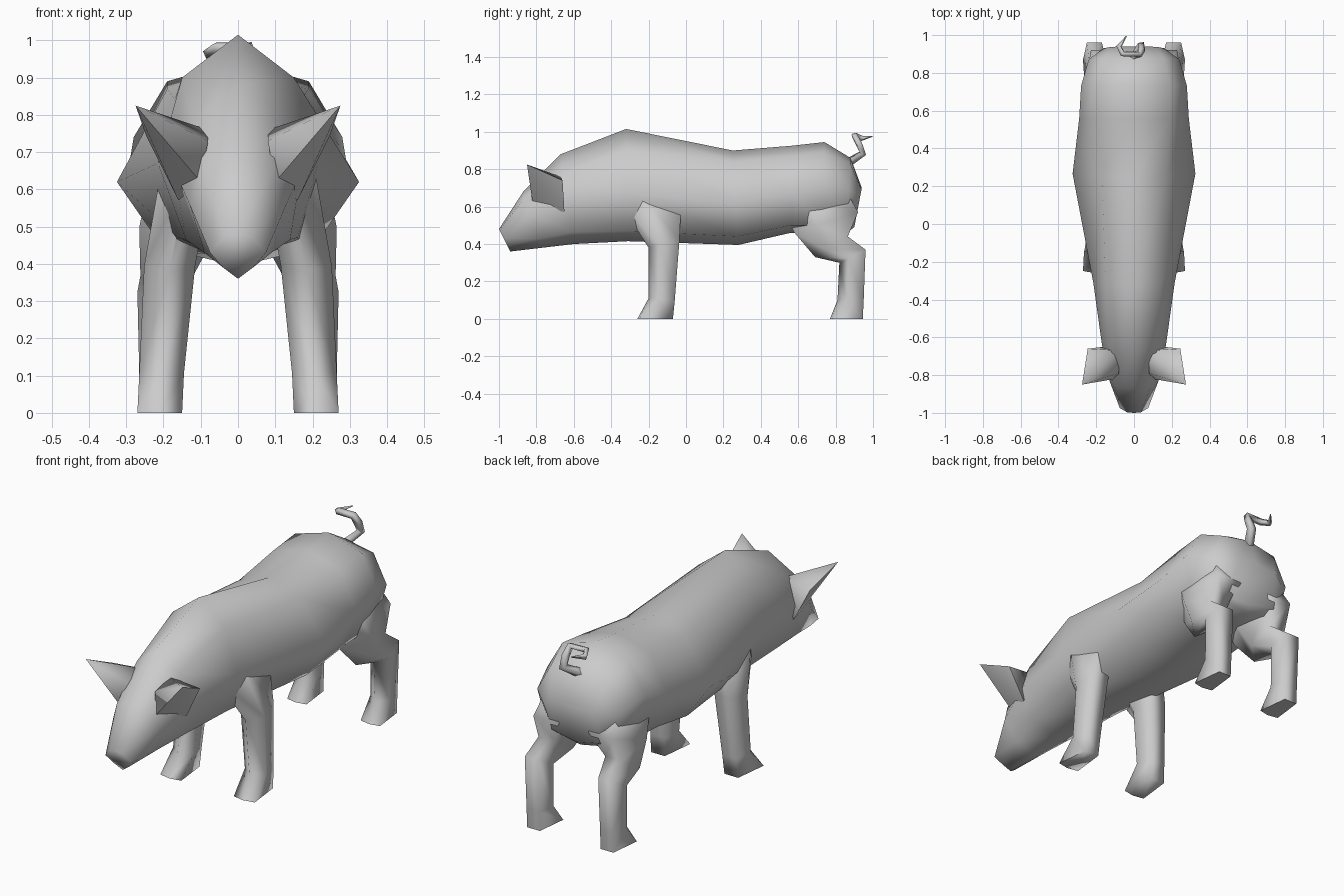
import bpy, bmesh

if "Cube" in bpy.data.objects:
    bpy.data.objects.remove(bpy.data.objects["Cube"])


def finish(name, bm, mirror=False, angle=1.5):
    bmesh.ops.recalc_face_normals(bm, faces=bm.faces)
    mesh = bpy.data.meshes.new(name)
    bm.to_mesh(mesh)
    bm.free()
    obj = bpy.data.objects.new(name, mesh)
    bpy.context.collection.objects.link(obj)
    if mirror:
        obj.modifiers.new("mirror", 'MIRROR')
    bpy.ops.object.select_all(action='DESELECT')
    obj.select_set(True)
    bpy.context.view_layer.objects.active = obj
    bpy.ops.object.shade_smooth_by_angle(angle=angle)
    return obj


def loft(name, rings, mirror=False):
    bm = bmesh.new()
    loops = [[bm.verts.new(p) for p in r] for r in rings]
    n = len(loops[0])
    for a, b in zip(loops, loops[1:]):
        for i in range(n):
            j = (i + 1) % n
            bm.faces.new((a[i], a[j], b[j], b[i]))
    bm.faces.new(loops[0])
    bm.faces.new(loops[-1])
    return finish(name, bm, mirror)


# Body and head: eight-sided slices (top y, z, bottom y, z, then x, z of three side points)
slices = [
    (-1.0, .48, -.94, .36, .035, .475, .075, .43, .04, .39),
    (-.87, .68, -.77, .38, .09, .65, .13, .56, .09, .43),
    (-.67, .88, -.60, .40, .12, .78, .17, .65, .14, .465),
    (-.32, 1.015, -.31, .415, .15, .90, .215, .67, .16, .47),
    (.25, .90, .28, .395, .17, .84, .325, .62, .20, .44),
    (.56, .925, .56, .46, .19, .87, .29, .68, .23, .50),
    (.74, .945, .72, .46, .19, .89, .28, .74, .22, .50),
    (.88, .86, .86, .46, .16, .83, .24, .69, .19, .50),
    (.94, .70, .90, .49, .12, .69, .16, .65, .13, .52),
]


def slice_ring(s):
    yt, zt, yb, zb = s[:4]
    side = [(s[i], yb + (yt - yb) * (s[i + 1] - zb) / (zt - zb), s[i + 1]) for i in (4, 6, 8)]
    return [(0, yt, zt)] + side + [(0, yb, zb)] + [(-x, y, z) for x, y, z in reversed(side)]


loft("body", [slice_ring(s) for s in slices])


# Legs: five-sided slices (front y, z, back y, z, inner x, outer x), squarer at the foot
def leg_ring(yf, zf, yb, zb, xi, xo):
    f = .35 if zf else .06
    inset = .17 * (xo - xi)
    y, z = yf + f * (yb - yf), zf + f * (zb - zf)
    return [((xi + xo) / 2, yf, zf), (xo, y, z), (xo - inset, yb, zb), (xi + inset, yb, zb), (xi, y, z)]


front = [(-.38, .66, -.02, .74, .06, .20), (-.20, .38, -.035, .42, .115, .252),
         (-.20, .11, -.06, .10, .145, .265), (-.26, 0, -.07, 0, .15, .27)]
hind = [(.50, .62, .86, .68, .05, .235), (.58, .46, .92, .57, .05, .265),
        (.69, .33, .865, .44, .12, .262),
        (.82, .30, .96, .37, .15, .27), (.81, .10, .95, .10, .155, .265),
        (.77, 0, .945, 0, .155, .265)]
loft("front_legs", [leg_ring(*r) for r in front], True)
loft("hind_legs", [leg_ring(*r) for r in hind], True)

# Ears
bm = bmesh.new()
for p in [(.275, -.85, .825), (.08, -.79, .73), (.08, -.67, .76),
          (.245, -.66, .74), (.16, -.65, .57), (.10, -.82, .62)]:
    bm.verts.new(p)
bmesh.ops.convex_hull(bm, input=bm.verts)
finish("ears", bm, True)

# Curly tail
path = [(-.01, .86, .83), (.04, .945, .885), (.04, .925, .935), (.03, .90, .98),
        (-.06, .90, .98), (-.08, .94, .965), (-.04, .995, .975)]
curve = bpy.data.curves.new("tail", 'CURVE')
curve.dimensions = '3D'
curve.bevel_depth = .025
curve.bevel_resolution = 0
curve.use_fill_caps = True
spline = curve.splines.new('POLY')
spline.points.add(len(path) - 1)
for i, (pt, p) in enumerate(zip(spline.points, path)):
    pt.co = (*p, 1)
    pt.radius = 1 - .08 * i if i < 6 else .1
bpy.context.collection.objects.link(bpy.data.objects.new("tail", curve))
